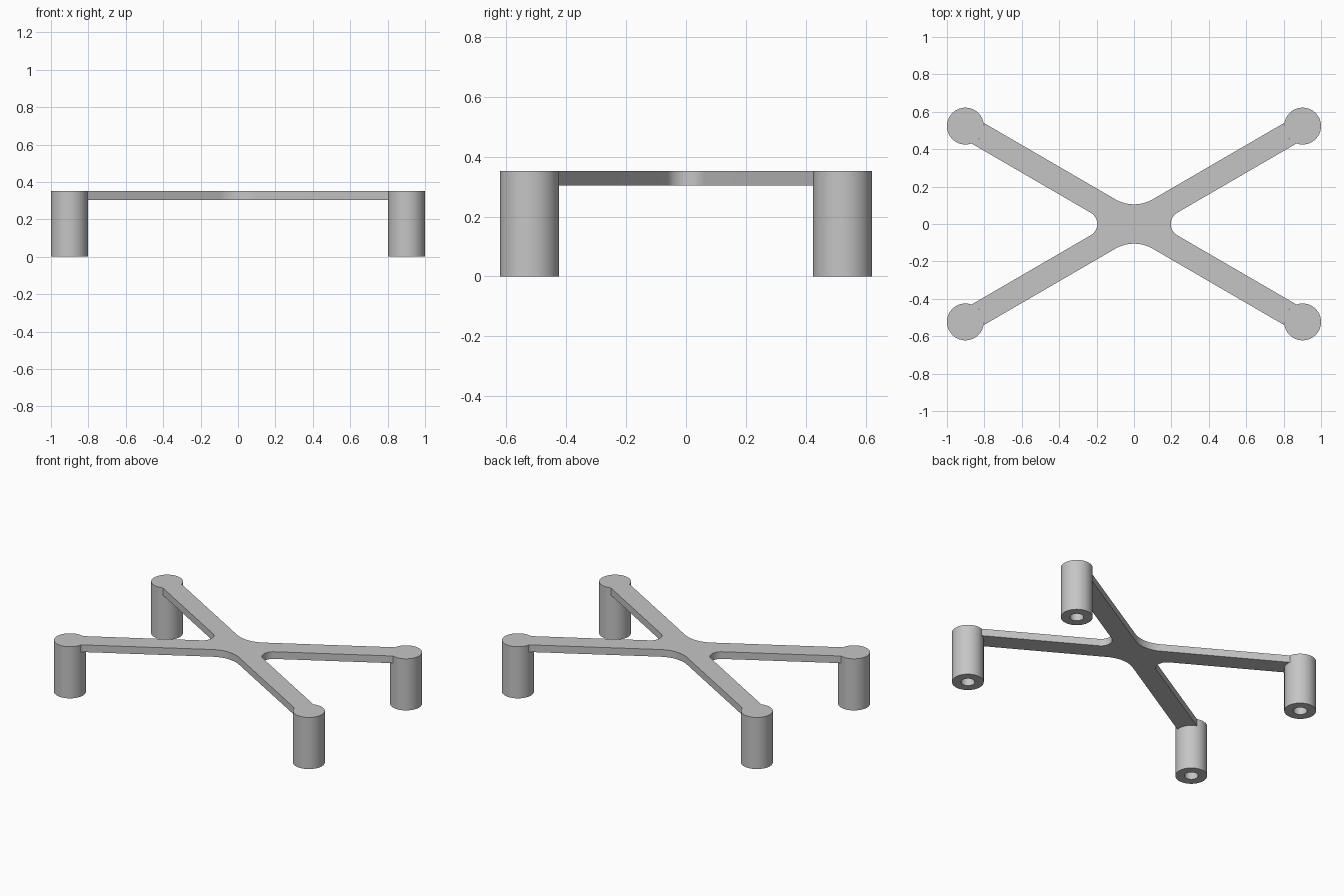
import bpy, bmesh
from math import sin, cos, asin, atan2, radians, pi
from mathutils import Vector

cube = bpy.data.objects.get("Cube")
if cube:
    bpy.data.objects.remove(cube, do_unlink=True)

LEG_X, LEG_Y, LEG_R = 0.9015, 0.5235, 0.0985
HEIGHT, PLATE_BOTTOM = 0.352, 0.303
HOLE_R, HOLE_DEPTH = 0.043, 0.25
ARM_HALF = 0.064                      # half the arm width
SIDE_FILLET, LONG_FILLET = 0.07, 0.2  # roundings between the arms
SLOPE = atan2(LEG_Y, LEG_X)

grey = bpy.data.materials.new("light grey")
grey.use_nodes = True
grey.diffuse_color = (0.56, 0.56, 0.56, 1)
grey.node_tree.nodes["Principled BSDF"].inputs["Base Color"].default_value = grey.diffuse_color


def add_object(name, bm):
    bmesh.ops.recalc_face_normals(bm, faces=bm.faces)
    mesh = bpy.data.meshes.new(name)
    bm.to_mesh(mesh)
    bm.free()
    mesh.materials.append(grey)
    obj = bpy.data.objects.new(name, mesh)
    bpy.context.collection.objects.link(obj)
    bpy.ops.object.select_all(action='DESELECT')
    obj.select_set(True)
    bpy.context.view_layer.objects.active = obj
    bpy.ops.object.shade_smooth_by_angle(angle=radians(30))
    return obj


def arc(cx, cy, r, start, end, steps):
    angles = [start + (end - start) * i / steps for i in range(steps + 1)]
    return [(cx + r * cos(a), cy + r * sin(a)) for a in angles]


# Cross brace: one quarter of the outline, mirrored to all four arms
side_x = (ARM_HALF + SIDE_FILLET) / sin(SLOPE)
long_y = (ARM_HALF + LONG_FILLET) / cos(SLOPE)
spread = asin(ARM_HALF / LEG_R)
quarter = (arc(side_x, 0, SIDE_FILLET, pi, pi / 2 + SLOPE, 10)
           + arc(LEG_X, LEG_Y, LEG_R, pi + SLOPE + spread, pi + SLOPE - spread, 12)
           + arc(0, long_y, LONG_FILLET, 1.5 * pi + SLOPE, 1.5 * pi, 10))
half = quarter + [(-x, y) for x, y in reversed(quarter[:-1])]
outline = half + [(x, -y) for x, y in reversed(half[1:-1])]

bm = bmesh.new()
face = bm.faces.new([bm.verts.new((x, y, PLATE_BOTTOM)) for x, y in outline])
top = bmesh.ops.extrude_face_region(bm, geom=[face], use_keep_orig=True)
bmesh.ops.translate(bm, vec=(0, 0, HEIGHT - PLATE_BOTTOM),
                    verts=[v for v in top["geom"] if isinstance(v, bmesh.types.BMVert)])
add_object("cross_brace", bm)


# Round legs, each with a blind hole in its underside
def add_leg(name, x, y):
    profile = [(0, HEIGHT), (LEG_R, HEIGHT), (LEG_R, 0),
               (HOLE_R, 0), (HOLE_R, HOLE_DEPTH), (0, HOLE_DEPTH)]
    bm = bmesh.new()
    verts = [bm.verts.new((r, 0, z)) for r, z in profile]
    edges = [bm.edges.new(pair) for pair in zip(verts, verts[1:])]
    bmesh.ops.spin(bm, geom=verts + edges, cent=(0, 0, 0), axis=(0, 0, 1),
                   angle=2 * pi, steps=64)
    bmesh.ops.remove_doubles(bm, verts=bm.verts, dist=0.0001)
    leg = add_object(name, bm)
    leg.location = Vector((x, y, 0))


for end, sy in (("front", -1), ("back", 1)):
    for side, sx in (("left", 1), ("right", -1)):
        add_leg(f"{end}_{side}_leg", sx * LEG_X, sy * LEG_Y)
